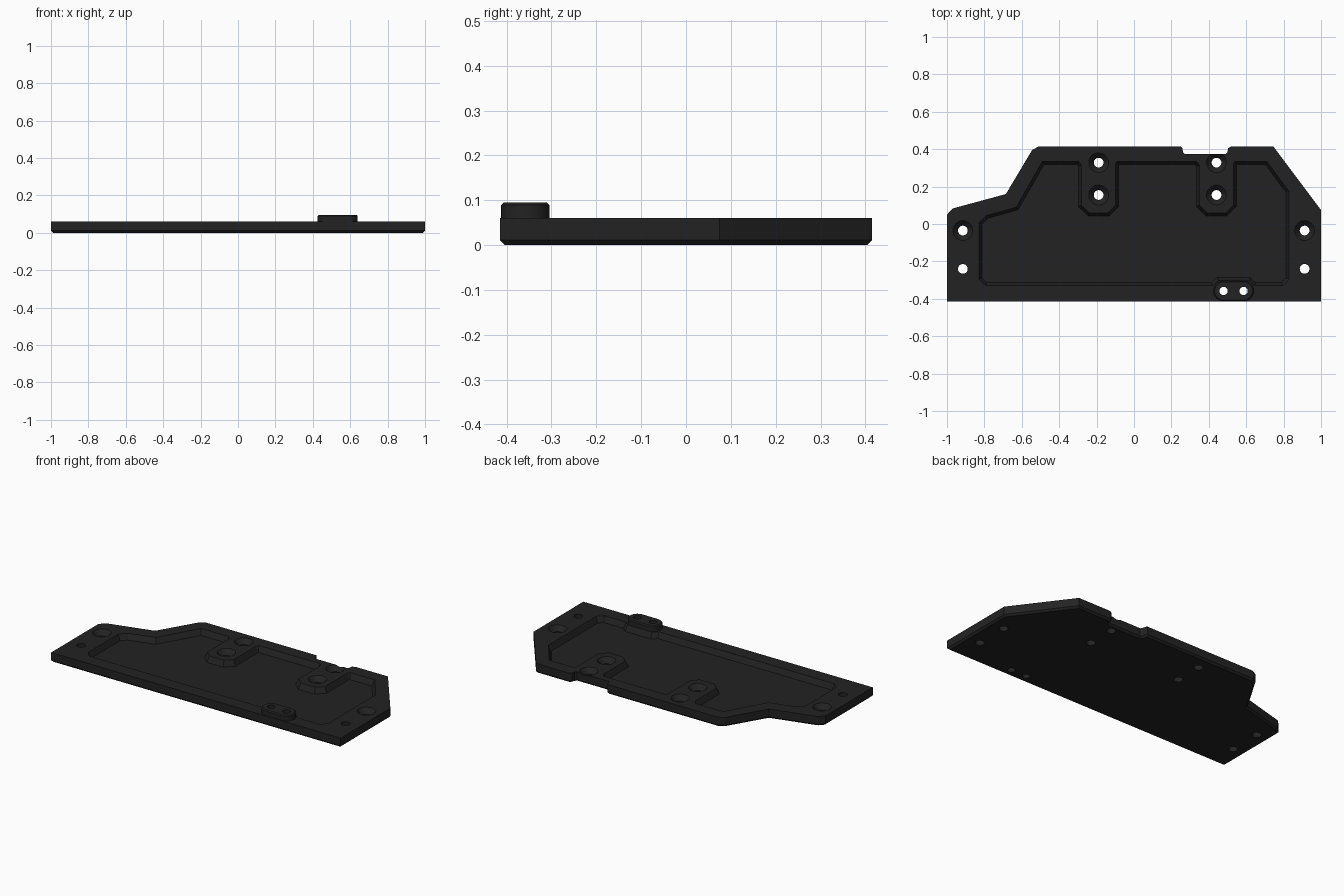
import bpy, bmesh, math
from mathutils import Vector

if "Cube" in bpy.data.objects:
    bpy.data.objects.remove(bpy.data.objects["Cube"])

TOP, FLOOR = 0.06, 0.025

black = bpy.data.materials.new("matte_black")
black.diffuse_color = (0.0165, 0.0165, 0.0165, 1)
black.use_nodes = True
black.node_tree.nodes["Principled BSDF"].inputs["Base Color"].default_value = black.diffuse_color


def inset(pts, d):
    """Mitre-offset a counter-clockwise outline inward by d."""
    out = []
    n = len(pts)
    for i in range(n):
        a, p, b = (Vector(pts[(i + k) % n]) for k in (-1, 0, 1))
        u, v = (p - a).normalized(), (b - p).normalized()
        n1, n2 = Vector((-u.y, u.x)), Vector((-v.y, v.x))
        out.append(tuple(p + (n1 + n2) * (d / (1 + n1.dot(n2)))))
    return out


def loft(name, layers):
    """Solid through matching outlines, given as (points, z) from low to high."""
    bm = bmesh.new()
    rings = [[bm.verts.new((x, y, z)) for x, y in pts] for pts, z in layers]
    n = len(rings[0])
    for lo, hi in zip(rings, rings[1:]):
        for i in range(n):
            j = (i + 1) % n
            bm.faces.new((lo[i], lo[j], hi[j], hi[i]))
    bm.faces.new(rings[0][::-1])
    bm.faces.new(rings[-1])
    bmesh.ops.recalc_face_normals(bm, faces=bm.faces)
    mesh = bpy.data.meshes.new(name)
    bm.to_mesh(mesh)
    bm.free()
    mesh.materials.append(black)
    ob = bpy.data.objects.new(name, mesh)
    bpy.context.collection.objects.link(ob)
    return ob


def circle(x, y, r, n=32):
    return [(x + r * math.cos(2 * math.pi * i / n), y + r * math.sin(2 * math.pi * i / n))
            for i in range(n)]


def stadium(x0, x1, y, r, n=16):
    right = [(x1 + r * math.cos(a), y + r * math.sin(a))
             for a in (math.pi * (i / n - 0.5) for i in range(n + 1))]
    left = [(x0 + r * math.cos(a), y + r * math.sin(a))
            for a in (math.pi * (i / n + 0.5) for i in range(n + 1))]
    return right + left


def combine(target, tool, operation):
    mod = target.modifiers.new("join", 'BOOLEAN')
    mod.operation, mod.solver, mod.object = operation, 'EXACT', tool
    bpy.context.view_layer.objects.active = target
    bpy.ops.object.modifier_apply(modifier=mod.name)
    bpy.data.objects.remove(tool)


# Plate with chamfered lower edge and a notch at the back
outline = [(-1, -.415), (1, -.415), (1, .075), (.745, .415), (.52, .415), (.503, .405),
           (.50, .385), (.49, .375), (.27, .375), (.262, .385), (.258, .407), (.25, .415),
           (-.51, .415), (-.545, .395), (-.685, .16), (-.97, .083), (-1, .05)]
plate = loft("cover_plate", [(inset(outline, .011), 0), (outline, .011), (outline, TOP)])


# Recessed pocket with sloped walls, running around the two screw tabs
def tab(x):
    return [(x + .098, .335), (x + .09, .32), (x + .09, .10), (x + .05, .06),
            (x - .05, .06), (x - .092, .10), (x - .092, .315), (x - .108, .335)]


pocket = ([(-.83, -.295), (-.795, -.33), (.42, -.33), (.45, -.302), (.615, -.302),
           (.645, -.33), (.795, -.33), (.828, -.295), (.828, .175), (.71, .335)]
          + tab(.441) + tab(-.189)
          + [(-.49, .335), (-.63, .09), (-.79, .045), (-.83, .005)])
combine(plate, loft("pocket_cutter", [(inset(pocket, .016), FLOOR), (pocket, TOP),
                                      (pocket, TOP + .05)]), 'DIFFERENCE')

# Raised boss at the front edge
BX, BY, BR = (.479, .586), -.358, .054
combine(plate, loft("boss", [(stadium(*BX, BY, BR), .015), (stadium(*BX, BY, BR), .089),
                             (stadium(*BX, BY, BR - .006), .095)]), 'UNION')
for x in BX:
    combine(plate, loft("boss_hole_cutter", [(circle(x, BY, .022), -.05),
                                             (circle(x, BY, .022), .15)]), 'DIFFERENCE')

# Countersunk screw holes
R = .026
for x, y in [(-.189, .328), (-.189, .155), (.441, .328), (.441, .155),
             (-.915, -.035), (.912, -.035)]:
    combine(plate, loft("countersink_cutter", [
        (circle(x, y, R), -.05), (circle(x, y, R), .03),
        (circle(x, y, .053), TOP), (circle(x, y, .053), TOP + .05)]), 'DIFFERENCE')

# Plain dowel holes
for x in (-.915, .912):
    combine(plate, loft("dowel_cutter", [(circle(x, -.24, R), -.05),
                                         (circle(x, -.24, R), .15)]), 'DIFFERENCE')

# Smooth round walls, crisp edges
bpy.ops.object.select_all(action='DESELECT')
plate.select_set(True)
bpy.context.view_layer.objects.active = plate
bpy.ops.object.shade_smooth_by_angle(angle=math.radians(20))
